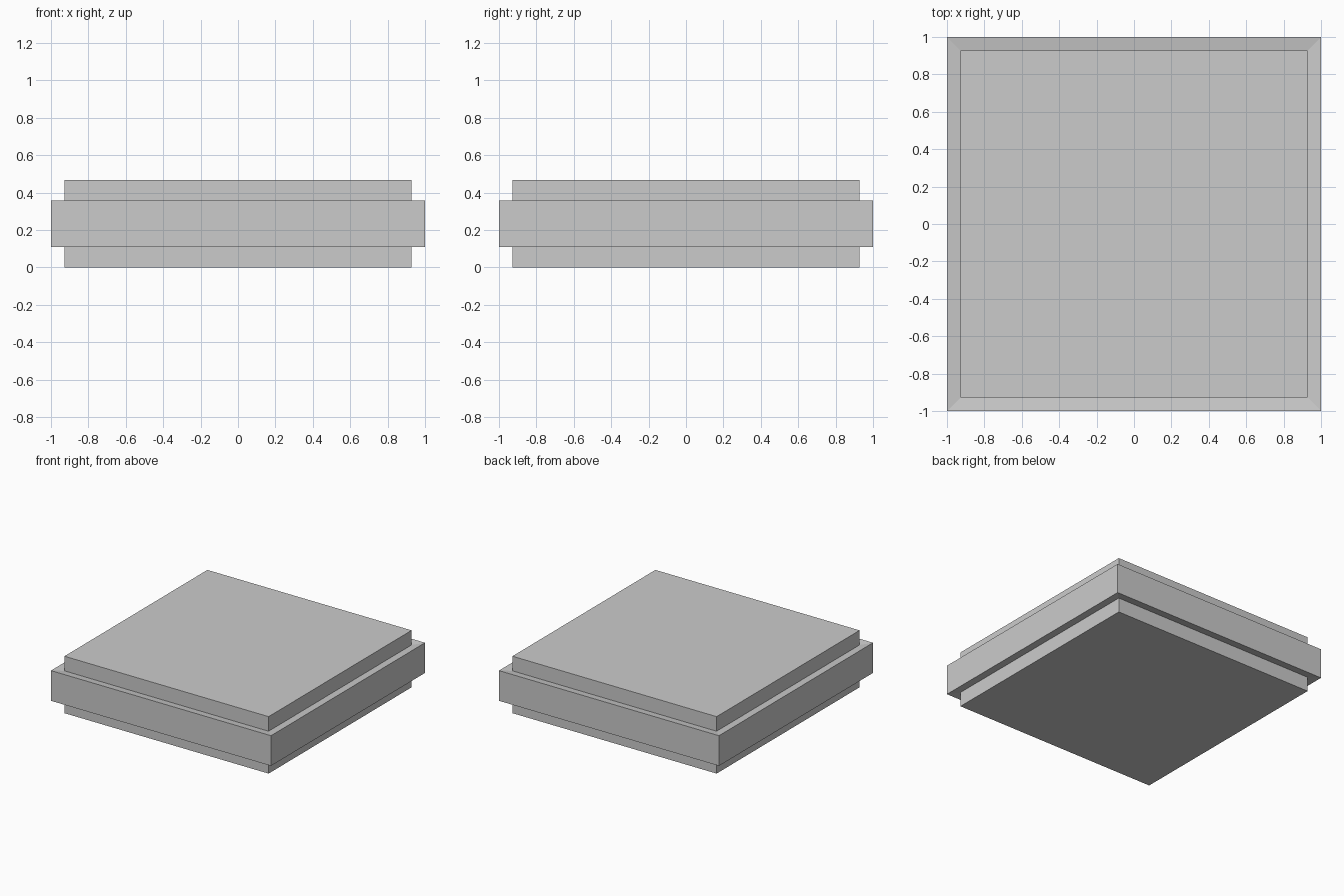
import bpy
import bmesh

if "Cube" in bpy.data.objects:
    bpy.data.objects.remove(bpy.data.objects["Cube"])

OUTER, INNER = 1.0, 0.928        # half widths of the band and the raised panels
HEIGHT, LIP, DIP = 0.468, 0.11, 0.01

# Square rings (half width, z) from the bottom panel up to the top panel
profile = [
    (INNER, 0.0), (INNER, LIP + DIP),                 # bottom panel
    (OUTER, LIP), (OUTER, HEIGHT - LIP),              # wide band
    (INNER, HEIGHT - LIP - DIP), (INNER, HEIGHT),     # top panel
]

bm = bmesh.new()
rings = [[bm.verts.new((sx * r, sy * r, z))
          for sx, sy in ((-1, -1), (1, -1), (1, 1), (-1, 1))]
         for r, z in profile]

# Walls and ledges between neighbouring rings
for low, high in zip(rings, rings[1:]):
    for i in range(4):
        j = (i + 1) % 4
        bm.faces.new((low[i], low[j], high[j], high[i]))

# Flat bottom and top
bm.faces.new(rings[0][::-1])
bm.faces.new(rings[-1])
bmesh.ops.recalc_face_normals(bm, faces=bm.faces)

mesh = bpy.data.meshes.new("stepped_slab")
bm.to_mesh(mesh)
bm.free()
slab = bpy.data.objects.new("stepped_slab", mesh)
bpy.context.collection.objects.link(slab)
